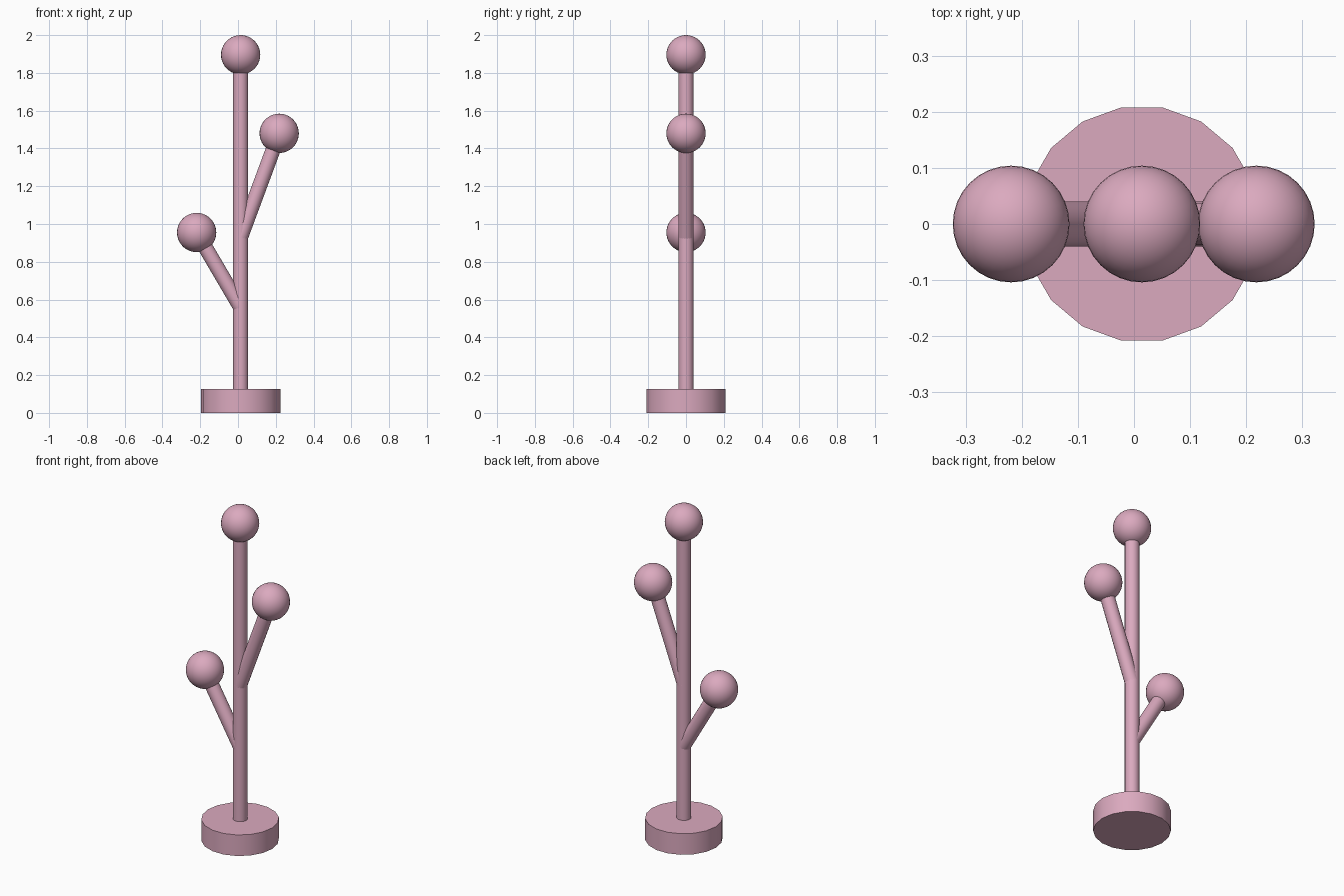
import bpy, math
from mathutils import Vector

if "Cube" in bpy.data.objects:
    bpy.data.objects.remove(bpy.data.objects["Cube"])

pink = bpy.data.materials.new("dusty pink")
pink.diffuse_color = (0.71, 0.40, 0.52, 1)
pink.use_nodes = True
pink.node_tree.nodes["Principled BSDF"].inputs["Base Color"].default_value = pink.diffuse_color

CX = 0.014  # axis of the stem
SIDES = 18


def finish(name):
    ob = bpy.context.object
    ob.name = name
    ob.data.materials.append(pink)
    bpy.ops.object.shade_smooth_by_angle(angle=math.radians(40))
    return ob


def rod(name, start, end, radius):
    a, b = Vector(start), Vector(end)
    d = b - a
    bpy.ops.mesh.primitive_cylinder_add(
        vertices=SIDES, radius=radius, depth=d.length, location=(a + b) / 2,
        rotation=d.to_track_quat('Z', 'Y').to_euler())
    # turn the profile so that a corner points along x
    ob = finish(name)
    ob.rotation_euler = (d.to_track_quat('Z', 'Y') @
                         Vector((1, 0, 0)).rotation_difference(Vector((0, 1, 0)))).to_euler()
    return ob


def ball(name, centre):
    bpy.ops.mesh.primitive_uv_sphere_add(
        segments=32, ring_count=20, radius=0.104, location=centre)
    return finish(name)


# round foot and upright stem
rod("base", (CX, 0, 0), (CX, 0, 0.126), 0.211)
rod("stem", (CX, 0, 0.10), (CX, 0, 1.896), 0.04)
ball("top_ball", (CX, 0, 1.896))

# side branches, each ending in a ball
for side, root_z, tip in (("left", 0.558, (-0.219, 0, 0.955)),
                          ("right", 0.93, (0.218, 0, 1.48))):
    rod(side + "_branch", (CX, 0, root_z), tip, 0.04)
    ball(side + "_ball", tip)
